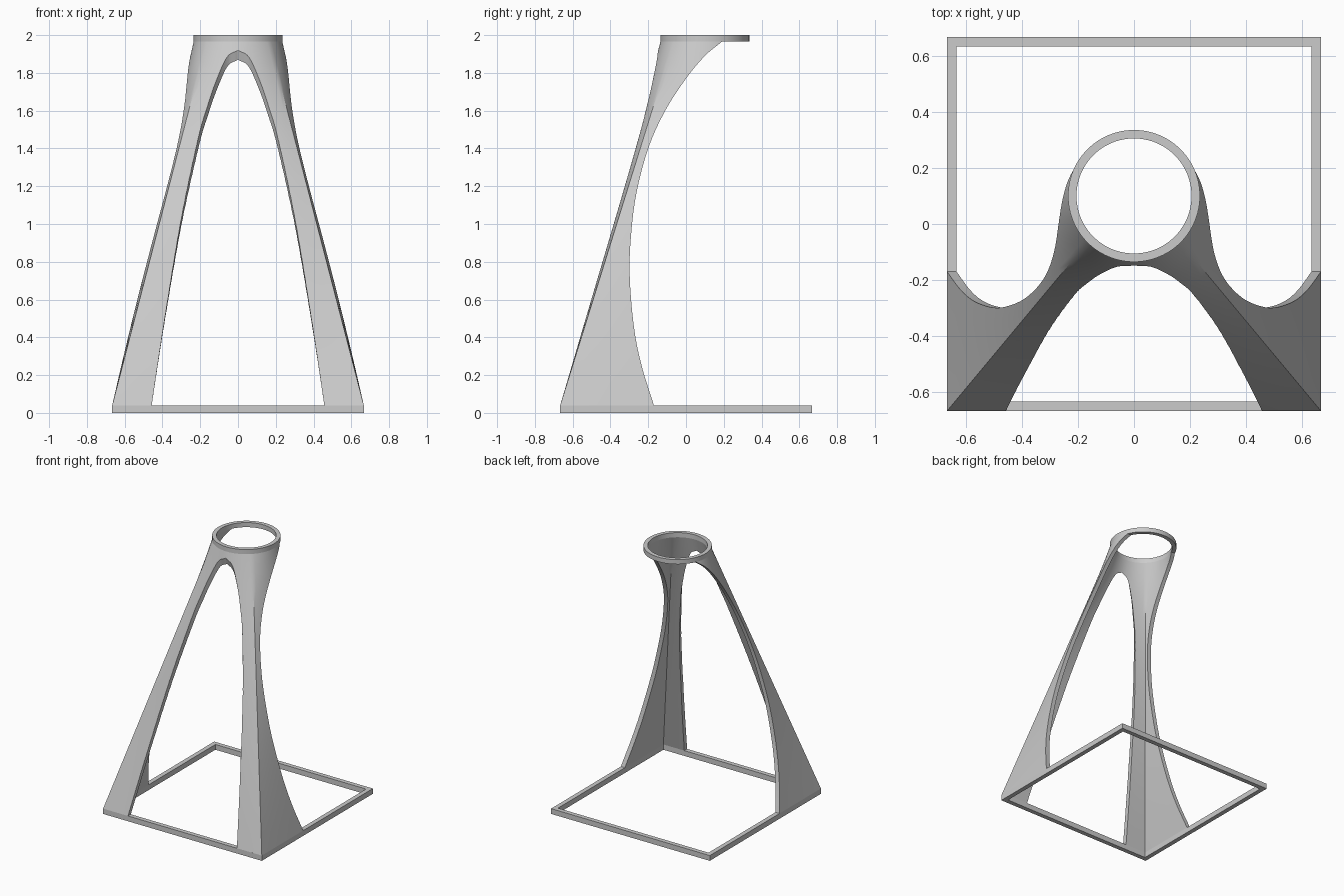
import bpy, bmesh, math
from mathutils import Vector

cube = bpy.data.objects.get("Cube")
if cube:
    bpy.data.objects.remove(cube, do_unlink=True)

BASE, WALL, Z0, Z1, TOP = 0.666, 0.034, 0.04, 1.965, 2.0
RING_Y, RING_R, RING_IN = 0.1, 0.235, 0.205

grey = bpy.data.materials.new("plain grey")
grey.use_nodes = True
grey.diffuse_color = (0.6, 0.6, 0.6, 1)
grey.node_tree.nodes["Principled BSDF"].inputs["Base Color"].default_value = (0.6, 0.6, 0.6, 1)


def loft(name, sections, closed=True):
    """Skin a row of equal cross-sections; cap the ends unless closed."""
    bm = bmesh.new()
    rows = [[bm.verts.new(p) for p in s] for s in sections]
    n = len(rows[0])
    for i in range(len(rows) - (0 if closed else 1)):
        a, b = rows[i], rows[(i + 1) % len(rows)]
        for j in range(n):
            k = (j + 1) % n
            bm.faces.new((a[j], a[k], b[k], b[j]))
    if not closed:
        bm.faces.new(rows[0])
        bm.faces.new(rows[-1][::-1])
    bmesh.ops.remove_doubles(bm, verts=bm.verts, dist=1e-5)
    bmesh.ops.recalc_face_normals(bm, faces=bm.faces)
    mesh = bpy.data.meshes.new(name)
    bm.to_mesh(mesh)
    bm.free()
    obj = bpy.data.objects.new(name, mesh)
    bpy.context.collection.objects.link(obj)
    mesh.materials.append(grey)
    return obj


def spline(points, steps=8):
    """Smooth curve through 2D points."""
    p = [Vector(q) for q in points]
    p = [2 * p[0] - p[1]] + p + [2 * p[-1] - p[-2]]
    out = []
    for a, b, c, d in zip(p, p[1:], p[2:], p[3:]):
        for i in range(steps):
            t = i / steps
            out.append(0.5 * (2 * b + (c - a) * t + (2 * a - 5 * b + 4 * c - d) * t * t
                              + (3 * b - a - 3 * c + d) * t ** 3))
    return out + [p[-2]]


def cut(obj, cutter):
    mod = obj.modifiers.new("cut", 'BOOLEAN')
    mod.operation, mod.solver, mod.object = 'DIFFERENCE', 'EXACT', cutter
    bpy.context.view_layer.objects.active = obj
    bpy.ops.object.modifier_apply(modifier=mod.name)
    bpy.data.objects.remove(cutter, do_unlink=True)


def smooth(obj):
    bpy.ops.object.select_all(action='DESELECT')
    obj.select_set(True)
    bpy.context.view_layer.objects.active = obj
    bpy.ops.object.shade_smooth_by_angle(angle=math.radians(30))


# Square frame on the floor
corners = [(-1, -1), (1, -1), (1, 1), (-1, 1)]
inner = BASE - WALL
loft("base_frame", [[(x * h, y * h, z) for h, z in
                     ((BASE, 0), (BASE, Z0), (inner, Z0), (inner, 0))] for x, y in corners])

# Round ring at the top
SIDE = 24
angles = [math.radians(-135 + 90 * i / SIDE) for i in range(4 * SIDE)]
ring = loft("top_ring", [[(r * math.cos(a), RING_Y + r * math.sin(a), z) for r, z in
                          ((RING_R, Z1), (RING_R, TOP), (RING_IN, TOP), (RING_IN, Z1))]
                         for a in angles])
smooth(ring)


# Square-to-round shell that becomes the two legs
def column(i, half, radius, steps=16):
    (ax, ay), (bx, by) = corners[i // SIDE], corners[(i // SIDE + 1) % 4]
    f = (i % SIDE) / SIDE
    low = Vector(((ax + (bx - ax) * f) * half, (ay + (by - ay) * f) * half, Z0))
    high = Vector((radius * math.cos(angles[i]), RING_Y + radius * math.sin(angles[i]), Z1))
    return [low.lerp(high, k / steps) for k in range(steps + 1)]


legs = loft("legs", [column(i, BASE, RING_R) + column(i, inner, RING_IN)[::-1]
                     for i in range(4 * SIDE)])

# Sweeping curve that removes the back
sweep = spline([(-0.17, 0.04), (-0.235, 0.25), (-0.275, 0.45), (-0.297, 0.7), (-0.294, 0.9),
                (-0.265, 1.15), (-0.2, 1.4), (-0.11, 1.6), (0, 1.77), (0.1, 1.89), (0.19, 1.965)])
outline = [(-0.12, -0.1)] + [tuple(p) for p in sweep] + [(0.3, 2.1), (1, 2.1), (1, -0.1)]
cut(legs, loft("back_cutter", [[(x, y, z) for y, z in outline] for x in (-1, 1)], closed=False))


# Arched opening in the front, narrowing inward near its crown
def on_front(x, z, half, radius):
    t = (z - Z0) / (Z1 - Z0)
    bulge = 2 * x * x * max(t, 0) ** 3
    return Vector((x, -half + (half + RING_Y - radius) * t + bulge, z))


arch = spline([(0, 1.92), (0.06, 1.88), (0.12, 1.74), (0.165, 1.6), (0.21, 1.44),
               (0.305, 1.0), (0.388, 0.5), (0.457, 0.04), (0.477, -0.1)], 6)
sections = []
for x, z in arch:
    w = max(z / 1.92, 0) ** 2
    o = on_front(x, z, BASE, RING_R)
    i = on_front(x * (1 - 0.05 * w), z - 0.05 * w, inner, RING_IN)
    a, b = o + (o - i) * 2, i + (i - o) * 2
    a.x, b.x = max(a.x, 0), max(b.x, 0)
    flip = Vector((-1, 1, 1))
    sections.append([a * flip, a, b, b * flip])
sections[0] = [p + Vector((s * 0.002, 0, 0)) for p, s in zip(sections[0], (-1, 1, 1, -1))]
cut(legs, loft("arch_cutter", sections, closed=False))
smooth(legs)
